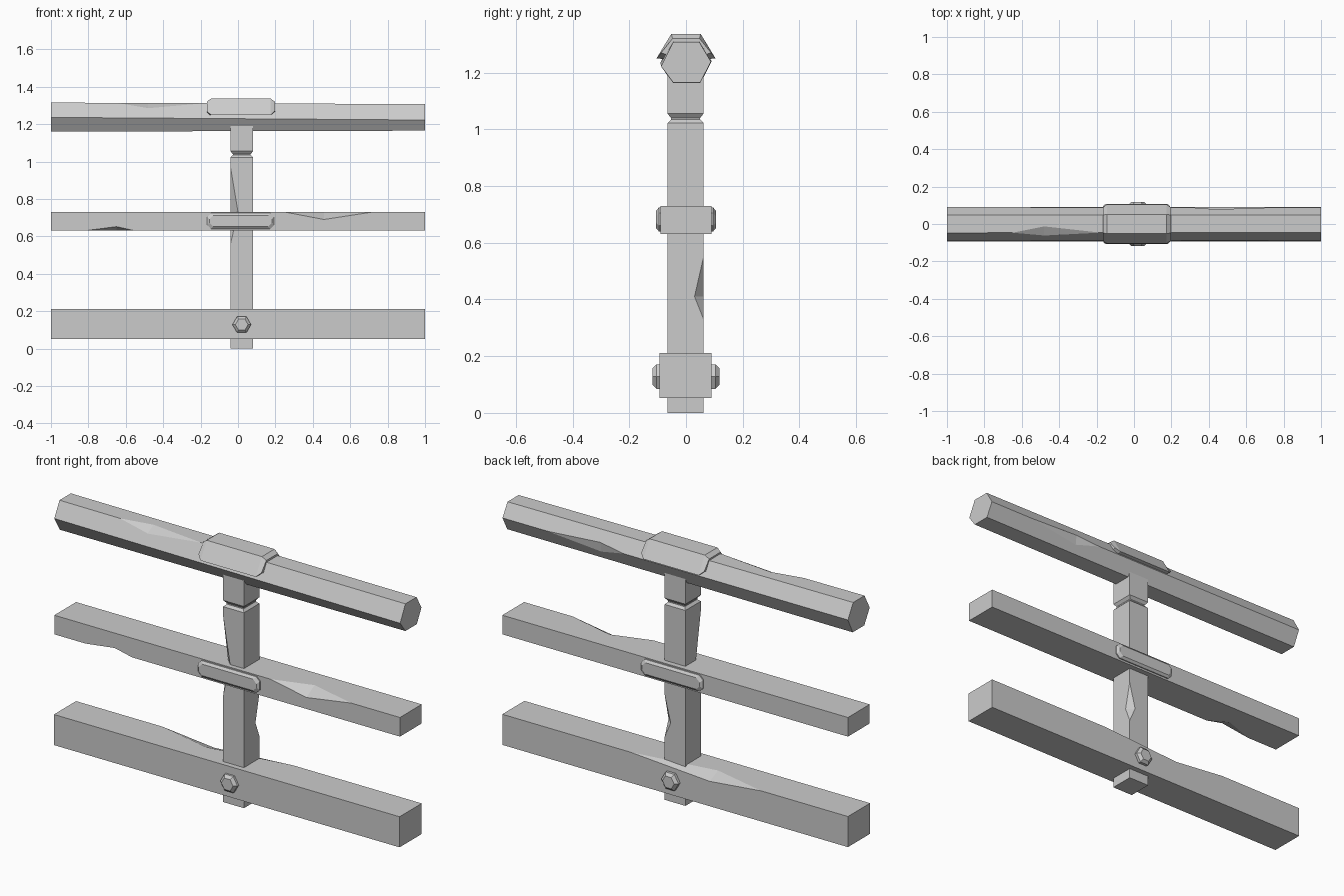
import bpy, bmesh
from math import pi, cos, sin
from mathutils import Vector

if "Cube" in bpy.data.objects:
    bpy.data.objects.remove(bpy.data.objects["Cube"])

grey = bpy.data.materials.new("weathered_grey")
grey.use_nodes = True
grey.diffuse_color = (0.6, 0.6, 0.6, 1)
grey.node_tree.nodes["Principled BSDF"].inputs["Base Color"].default_value = grey.diffuse_color


def finish(bm, name):
    bmesh.ops.recalc_face_normals(bm, faces=bm.faces)
    mesh = bpy.data.meshes.new(name)
    bm.to_mesh(mesh)
    bm.free()
    mesh.materials.append(grey)
    obj = bpy.data.objects.new(name, mesh)
    bpy.context.scene.collection.objects.link(obj)
    return obj


def loft(name, rings):
    """Skin a row of equal rings and cap both ends."""
    bm = bmesh.new()
    rows = [[bm.verts.new(p) for p in ring] for ring in rings]
    n = len(rows[0])
    for a, b in zip(rows, rows[1:]):
        for i in range(n):
            j = (i + 1) % n
            bm.faces.new((a[i], a[j], b[j], b[i]))
    bm.faces.new(rows[0])
    bm.faces.new(rows[-1])
    return finish(bm, name)


def rect(x0, x1, y0, y1, z):
    return [(x0, y0, z), (x1, y0, z), (x1, y1, z), (x0, y1, z)]


def box(name, x, y, z):
    return loft(name, [rect(*x, *y, h) for h in z])


def chip(obj, a, b, p, q):
    """Cut a two-facet notch from edge a-b, with p and q its inner corners."""
    a, b, p, q = map(Vector, (a, b, p, q))
    mid = (a + b) / 2
    outer = mid + (mid - (p + q) / 2).normalized() * 0.1
    bm = bmesh.new()
    for co in (a, b, p, q, outer):
        bm.verts.new(co)
    bmesh.ops.convex_hull(bm, input=bm.verts)
    cutter = finish(bm, "chip_cutter")
    cutter.hide_render = True
    mod = obj.modifiers.new("chip", 'BOOLEAN')
    mod.operation, mod.solver, mod.object = 'DIFFERENCE', 'EXACT', cutter
    bpy.context.view_layer.objects.active = obj
    bpy.ops.object.modifier_apply(modifier=mod.name)
    bpy.data.objects.remove(cutter)


X = (-1, 1)

# Post, with a chamfered groove below its head
def post_ring(z, inset=0):
    return rect(-0.04 + inset, 0.08 - inset, -0.065 + inset, 0.062 - inset, z)

post = loft("post", [post_ring(0), post_ring(1.022), post_ring(1.034, 0.012),
                     post_ring(1.04, 0.012), post_ring(1.055), post_ring(1.2)])
chip(post, (-0.04, -0.065, 0.56), (-0.04, -0.065, 0.97),
     (0, -0.065, 0.73), (-0.04, -0.025, 0.73))
chip(post, (0.08, 0.062, 0.33), (0.08, 0.062, 0.55),
     (0.08, 0.03, 0.41), (0.045, 0.062, 0.41))

# Bottom rail
bottom_rail = box("bottom_rail", X, (-0.093, 0.09), (0.052, 0.212))
chip(bottom_rail, (-0.5, 0.09, 0.212), (0.26, 0.09, 0.212),
     (-0.2, 0.02, 0.212), (-0.2, 0.09, 0.182))

# Middle rail
middle_rail = box("middle_rail", X, (-0.09, 0.09), (0.63, 0.73))
chip(middle_rail, (0.25, -0.09, 0.73), (0.72, -0.09, 0.73),
     (0.46, -0.025, 0.73), (0.46, -0.09, 0.69))
chip(middle_rail, (-0.82, -0.09, 0.63), (-0.55, -0.09, 0.63),
     (-0.65, -0.03, 0.63), (-0.65, -0.09, 0.652))

# Six-sided top rail, slightly uneven from end to end
left_end = [(-0.047, 1.315), (0.047, 1.315), (0.09, 1.24),
            (0.05, 1.16), (-0.045, 1.16), (-0.09, 1.236)]
right_end = [(-0.045, 1.307), (0.047, 1.307), (0.088, 1.238),
             (0.05, 1.165), (-0.045, 1.165), (-0.088, 1.222)]
top_rail = loft("top_rail", [[(x, *p) for p in end]
                             for x, end in zip(X, (left_end, right_end))])

def on_edge(i, x):
    return Vector((-1, *left_end[i])).lerp(Vector((1, *right_end[i])), (x + 1) / 2)

def rail_chip(x0, x1, peak, edge, near, far, t_near, t_far):
    tip = on_edge(edge, peak)
    chip(top_rail, on_edge(edge, x0), on_edge(edge, x1),
         tip.lerp(on_edge(near, peak), t_near), tip.lerp(on_edge(far, peak), t_far))

rail_chip(-0.65, -0.18, -0.48, 0, 1, 5, 0.36, 0.35)
rail_chip(0.3, 0.74, 0.44, 2, 1, 3, 0.25, 0.45)

# Saddle plate wrapped over the top rail, with chamfered ends
def saddle_ring(x, drop, low):
    half = 0.052 - drop * 0.3
    return [(x, -0.104 + drop, low), (x, -half, 1.336 - drop),
            (x, half, 1.336 - drop), (x, 0.104 - drop, low), (x, 0, 1.24)]

loft("saddle_plate", [saddle_ring(-0.167, 0.016, 1.27), saddle_ring(-0.145, 0, 1.25),
                      saddle_ring(0.175, 0, 1.25), saddle_ring(0.197, 0.016, 1.27)])

# Clamp plates and bolts on both faces
def plate_ring(y, grow):
    x0, x1, z0, z1, c = -0.165 - grow, 0.193 + grow, 0.64 - grow, 0.724 + grow, 0.02
    return [(x0 + c, y, z0), (x1 - c, y, z0), (x1, y, z0 + c), (x1, y, z1 - c),
            (x1 - c, y, z1), (x0 + c, y, z1), (x0, y, z1 - c), (x0, y, z0 + c)]

def hex_ring(y, r):
    return [(0.02 + r * cos(k * pi / 3), y, 0.128 + r * sin(k * pi / 3)) for k in range(6)]

for side, s in (("front", -1), ("back", 1)):
    loft(side + "_clamp_plate", [plate_ring(s * 0.08, 0), plate_ring(s * 0.096, 0),
                                 plate_ring(s * 0.106, -0.012)])
    loft(side + "_bolt", [hex_ring(s * 0.08, 0.05), hex_ring(s * 0.104, 0.05),
                          hex_ring(s * 0.118, 0.034)])
